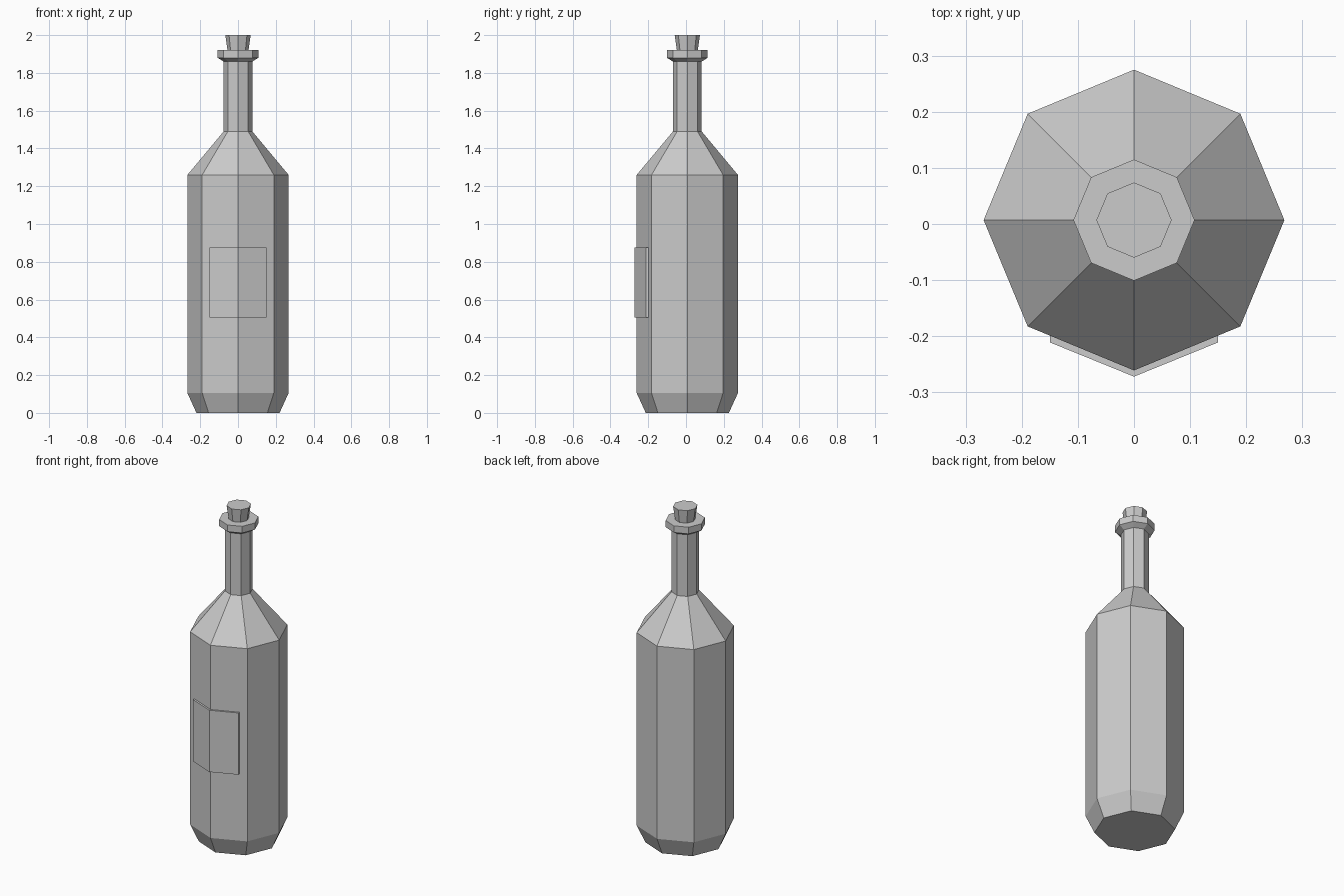
import bpy, math

if "Cube" in bpy.data.objects:
    bpy.data.objects.remove(bpy.data.objects["Cube"])

CY = 0.007   # bottle axis sits slightly behind the origin because of the label
SIDES = 8


def make(name, verts, faces):
    mesh = bpy.data.meshes.new(name)
    mesh.from_pydata(verts, [], faces)
    mesh.update()
    obj = bpy.data.objects.new(name, mesh)
    bpy.context.collection.objects.link(obj)
    return obj


def lathe(name, profile):
    """Closed octagonal solid from (radius, height) pairs, bottom to top."""
    verts = [(r * math.cos(i * math.tau / SIDES), CY + r * math.sin(i * math.tau / SIDES), z)
             for r, z in profile for i in range(SIDES)]
    faces = [tuple(reversed(range(SIDES)))]
    for k in range(len(profile) - 1):
        a, b = k * SIDES, (k + 1) * SIDES
        for i in range(SIDES):
            j = (i + 1) % SIDES
            faces.append((a + i, a + j, b + j, b + i))
    top = (len(profile) - 1) * SIDES
    faces.append(tuple(range(top, top + SIDES)))
    return make(name, verts, faces)


# Glass: chamfered foot, body, shoulder, neck and lip
lathe("bottle", [(0.22, 0), (0.268, 0.105), (0.268, 1.26), (0.076, 1.49),
                 (0.076, 1.86), (0.108, 1.88), (0.108, 1.92)])

# Cork: flares towards the top
lathe("cork", [(0.054, 1.91), (0.067, 2.0)])

# Label: thin plate folded over the front corner of the body
outline = [(-0.15, -0.211), (0, -0.272), (0.15, -0.211),
           (0.15, -0.196), (0, -0.258), (-0.15, -0.196)]
label_verts = [(x, y, z) for z in (0.505, 0.875) for x, y in outline]
label_faces = [(i, (i + 1) % 6, (i + 1) % 6 + 6, i + 6) for i in range(6)]
label_faces += [(5, 4, 1, 0), (4, 3, 2, 1), (6, 7, 10, 11), (7, 8, 9, 10)]
make("label", label_verts, label_faces)
